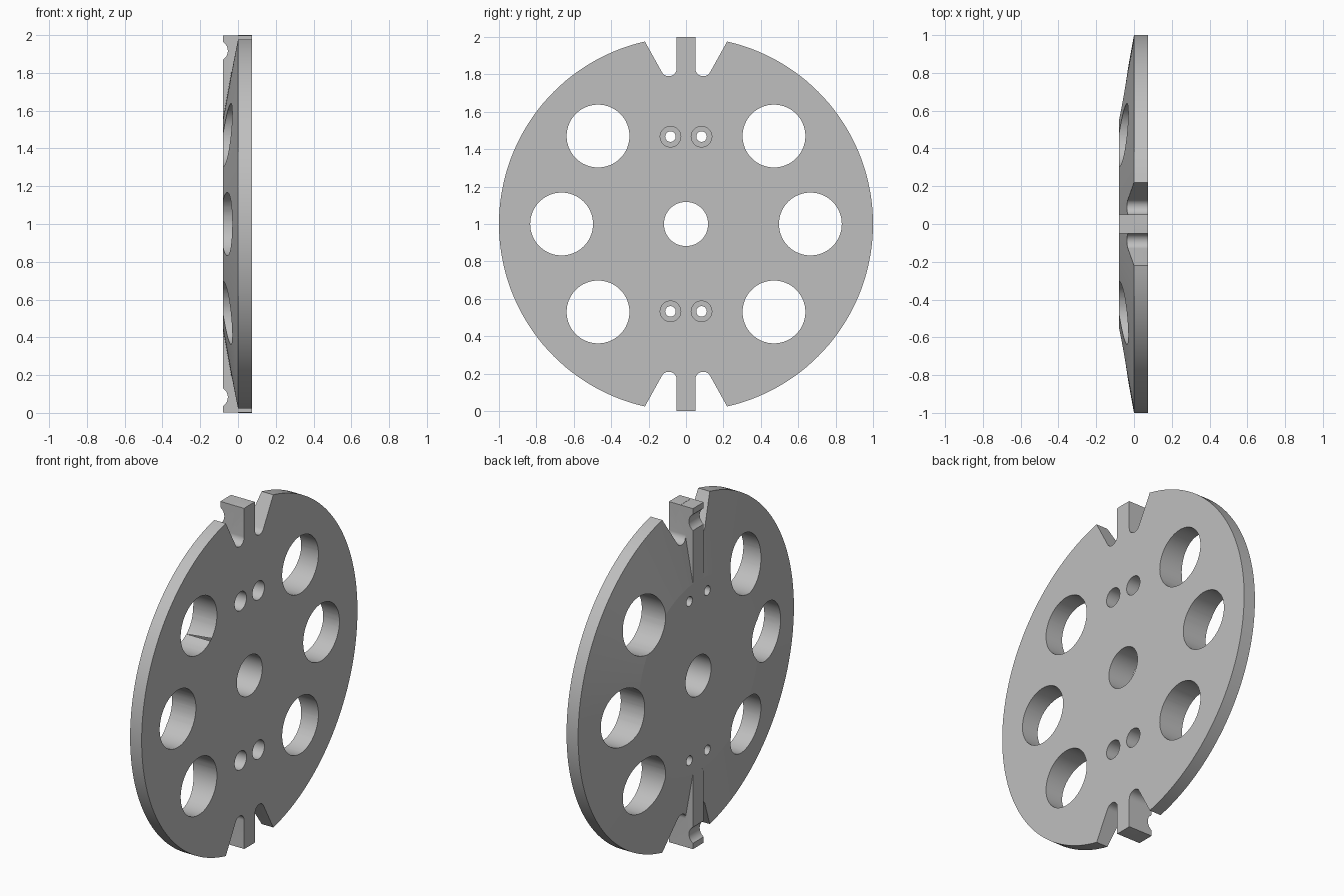
import bpy, bmesh
from math import sin, cos, pi, radians
from mathutils import Matrix, Vector

if "Cube" in bpy.data.objects:
    bpy.data.objects.remove(bpy.data.objects["Cube"], do_unlink=True)

FACE, BACK, MID = 0.075, -0.08, 1.0   # flat side x, hub side x, axis height
HUB_R, BORE_R = 0.56, 0.118

grey = bpy.data.materials.new("machined grey")
grey.use_nodes = True
grey.diffuse_color = (0.52, 0.52, 0.52, 1)
grey.node_tree.nodes["Principled BSDF"].inputs["Base Color"].default_value = grey.diffuse_color


def make_object(name, bm):
    bmesh.ops.recalc_face_normals(bm, faces=bm.faces)
    mesh = bpy.data.meshes.new(name)
    bm.to_mesh(mesh)
    bm.free()
    mesh.materials.append(grey)
    obj = bpy.data.objects.new(name, mesh)
    bpy.context.collection.objects.link(obj)
    return obj


def prism(name, outline, direction):
    """Extrude a closed outline of 3D points along a direction."""
    bm = bmesh.new()
    face = bm.faces.new([bm.verts.new(p) for p in outline])
    side = bmesh.ops.extrude_face_region(bm, geom=[face])["geom"]
    verts = [v for v in side if isinstance(v, bmesh.types.BMVert)]
    bmesh.ops.translate(bm, verts=verts, vec=Vector(direction))
    return make_object(name, bm)


def rod(name, y, z, radius, x0, x1):
    """Round cutter running along x."""
    ring = [(x0, y + radius * cos(i * pi / 32), z + radius * sin(i * pi / 32)) for i in range(64)]
    return prism(name, ring, (x1 - x0, 0, 0))


def combine(target, tool, operation):
    mod = target.modifiers.new(operation.lower(), 'BOOLEAN')
    mod.operation, mod.solver, mod.object = operation, 'EXACT', tool
    bpy.context.view_layer.objects.active = target
    bpy.ops.object.modifier_apply(modifier=mod.name)
    bpy.data.objects.remove(tool, do_unlink=True)


# Disc: lathed ring with a flat side, straight rim and conical other side
bm = bmesh.new()
profile = [(FACE, BORE_R), (FACE, 1), (0, 1), (BACK, HUB_R), (BACK, BORE_R)]
verts = [bm.verts.new((x, 0, MID + r)) for x, r in profile]
edges = [bm.edges.new((verts[i], verts[(i + 1) % len(verts)])) for i in range(len(verts))]
bmesh.ops.spin(bm, geom=verts + edges, cent=(0, 0, MID), axis=(1, 0, 0),
               angle=2 * pi, steps=144, use_merge=True)
bmesh.ops.remove_doubles(bm, verts=bm.verts, dist=1e-5)
disc = make_object("wheel_disc", bm)

# Flared slots on both sides of the top and bottom tabs
SLOT_Y, SLOT_R, SLOT_Z = 0.092, 0.042, 0.832
for up in (1, -1):
    for side in (1, -1):
        arc = [(SLOT_Y + SLOT_R * cos(a), SLOT_Z + SLOT_R * sin(a))
               for a in (radians(180 + 151 * i / 24) for i in range(25))]
        shape = arc + [(0.275, 1.075), (0.05, 1.075)]
        outline = [(-0.2, side * y, MID + up * z) for y, z in shape]
        combine(disc, prism("slot_cutter", outline, (0.4, 0, 0)), 'DIFFERENCE')

# Raised ribs ending in tabs, each with a round notch near its end
for up in (1, -1):
    outline = [(x, -0.05, MID + up * z) for x, z in
               ((BACK, HUB_R), (0.03, HUB_R), (0.03, 0.9985), (BACK, 0.9985))]
    rib = prism("rib", outline, (0, 0.1, 0))
    notch = [(-0.1095 + 0.0555 * cos(i * pi / 32), -0.2, MID + up * 0.917 + 0.0555 * sin(i * pi / 32))
             for i in range(64)]
    combine(rib, prism("notch_cutter", notch, (0, 0.4, 0)), 'DIFFERENCE')
    combine(disc, rib, 'UNION')

# Six large lightening holes
for angle in (0, 45, 135, 180, 225, 315):
    a = radians(angle)
    combine(disc, rod("hole_cutter", 0.665 * cos(a), MID + 0.665 * sin(a), 0.168, -0.2, 0.2), 'DIFFERENCE')

# Four counterbored screw holes
for y in (-0.083, 0.083):
    for z in (-0.467, 0.467):
        combine(disc, rod("screw_cutter", y, MID + z, 0.028, -0.2, 0.2), 'DIFFERENCE')
        combine(disc, rod("counterbore_cutter", y, MID + z, 0.055, 0.0, 0.2), 'DIFFERENCE')

bpy.ops.object.select_all(action='DESELECT')
disc.select_set(True)
bpy.context.view_layer.objects.active = disc
bpy.ops.object.shade_smooth_by_angle(angle=radians(8))
